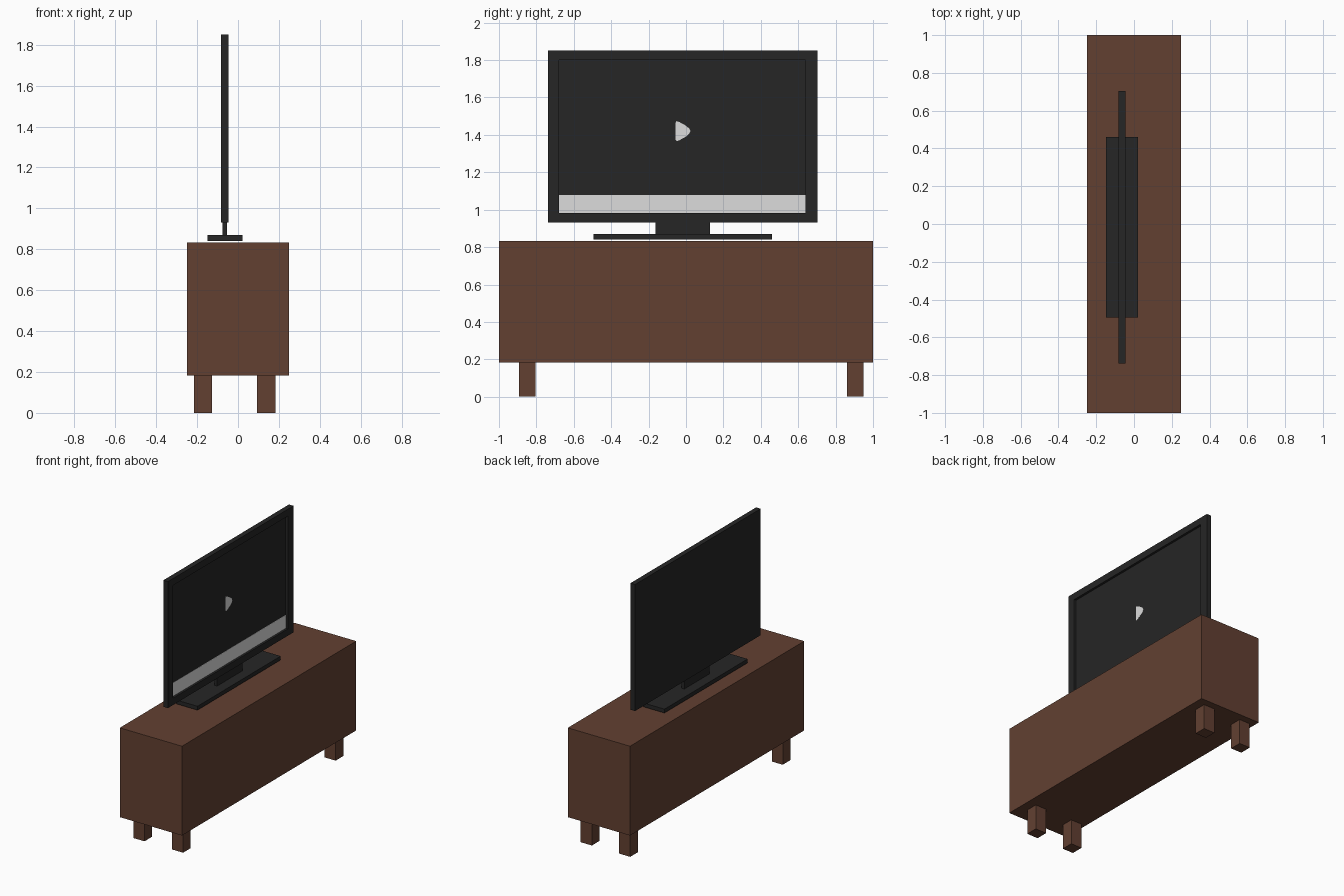
import bpy, bmesh

if "Cube" in bpy.data.objects:
    bpy.data.objects.remove(bpy.data.objects["Cube"])


def material(name, rgb):
    m = bpy.data.materials.new(name)
    m.diffuse_color = (*rgb, 1)
    m.use_nodes = True
    m.node_tree.nodes["Principled BSDF"].inputs["Base Color"].default_value = m.diffuse_color
    return m


BROWN = material("brown wood", (0.123, 0.051, 0.031))
BLACK = material("black plastic", (0.019, 0.019, 0.019))
WHITE = material("light grey", (0.72, 0.72, 0.72))


def finish(name, bm, mat):
    bmesh.ops.recalc_face_normals(bm, faces=bm.faces)
    mesh = bpy.data.meshes.new(name)
    bm.to_mesh(mesh)
    bm.free()
    mesh.materials.append(mat)
    ob = bpy.data.objects.new(name, mesh)
    bpy.context.collection.objects.link(ob)
    return ob


def box_bm(x, y, z):
    bm = bmesh.new()
    bmesh.ops.create_cube(bm, size=1)
    for v in bm.verts:
        v.co = [r[0] if c < 0 else r[1] for c, r in zip(v.co, (x, y, z))]
    return bm


def box(name, x, y, z, mat):
    return finish(name, box_bm(x, y, z), mat)


# Cabinet and its four legs
box("cabinet", (-0.25, 0.25), (-1, 1), (0.184, 0.833), BROWN)
for side, x in (("back", (-0.215, -0.127)), ("front", (0.093, 0.183))):
    for end, y in (("left", (-0.892, -0.804)), ("right", (0.86, 0.948))):
        box(f"{side}_{end}_leg", x, y, (0, 0.184), BROWN)

# Television stand
box("stand_base", (-0.149, 0.021), (-0.495, 0.46), (0.841, 0.869), BLACK)
box("stand_neck", (-0.076, -0.054), (-0.162, 0.127), (0.869, 0.933), BLACK)

# Television body with the screen sunk into its +x face
SCREEN_X = -0.063
SCREEN_Y = (-0.678, 0.638)
SCREEN_Z = (0.981, 1.8)
bm = box_bm((-0.083, -0.046), (-0.739, 0.704), (0.931, 1.85))
bm.normal_update()
front = max(bm.faces, key=lambda f: f.calc_center_median().x)
bmesh.ops.inset_region(bm, faces=[front], thickness=0.05)
for v in front.verts:
    v.co.y = SCREEN_Y[v.co.y > 0]
    v.co.z = SCREEN_Z[v.co.z > 1.4]
wall = bmesh.ops.extrude_face_region(bm, geom=[front])["geom"]
for v in wall:
    if isinstance(v, bmesh.types.BMVert):
        v.co.x = SCREEN_X
if front.is_valid:
    bmesh.ops.delete(bm, geom=[front], context='FACES_ONLY')
finish("television", bm, BLACK)

# Light bar along the bottom of the screen
box("screen_bar", (SCREEN_X - 0.001, SCREEN_X + 0.001), SCREEN_Y, (0.981, 1.079), WHITE)

# Rounded play triangle in the middle of the screen
half = [(-0.055, 1.467), (-0.05, 1.474), (-0.036, 1.469), (0.0, 1.449), (0.018, 1.433)]
outline = half + [(0.024, 1.42)] + [(y, 2.84 - z) for y, z in reversed(half)]
bm = bmesh.new()
face = bm.faces.new([bm.verts.new((SCREEN_X - 0.001, y, z)) for y, z in outline])
new = bmesh.ops.extrude_face_region(bm, geom=[face])["geom"]
bmesh.ops.translate(bm, vec=(0.002, 0, 0), verts=[v for v in new if isinstance(v, bmesh.types.BMVert)])
finish("play_triangle", bm, WHITE)
